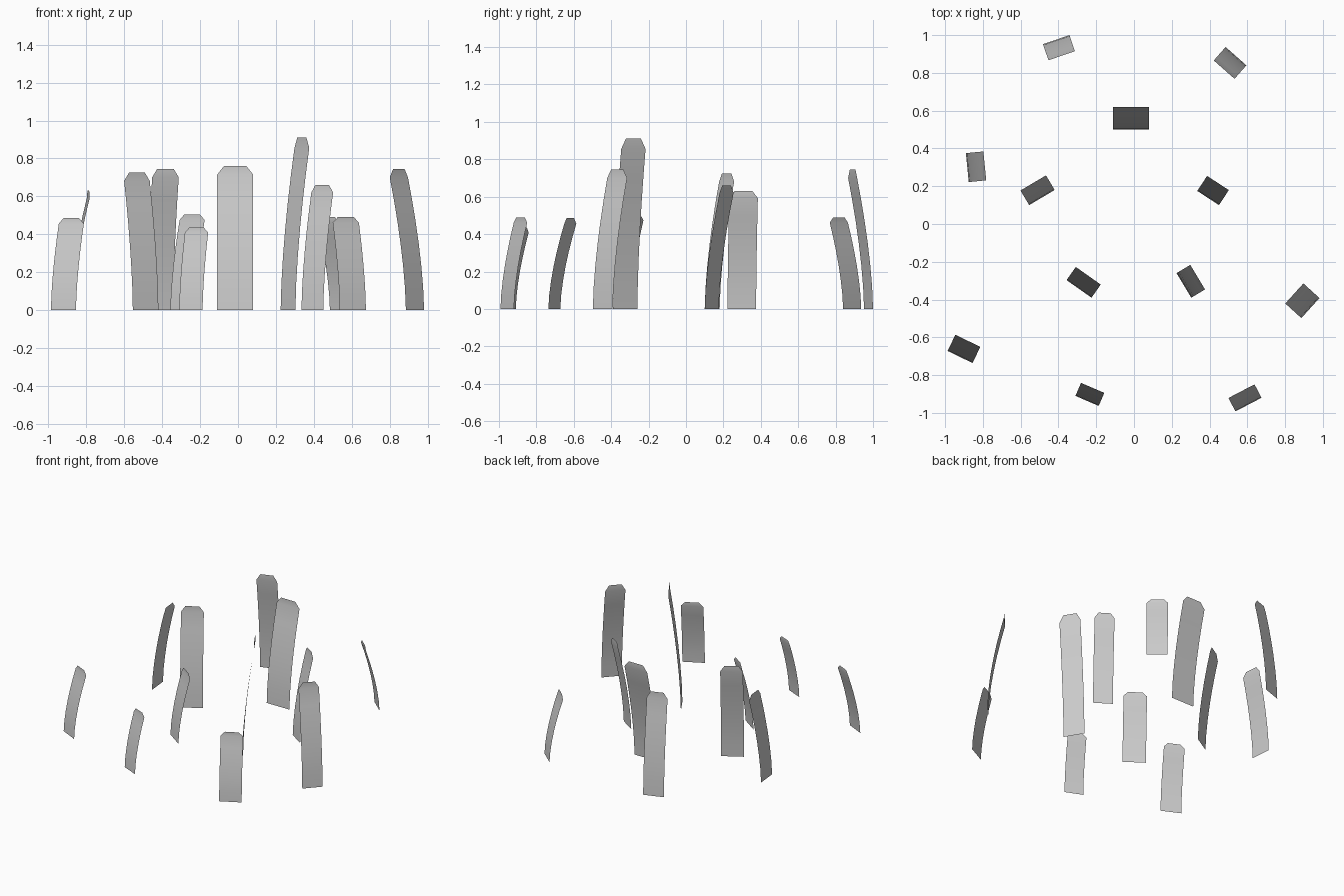
import bpy, bmesh
from mathutils import Vector

if "Cube" in bpy.data.objects:
    bpy.data.objects.remove(bpy.data.objects["Cube"])

# Each blade: base edge ends (ax, ay) -> (bx, by), lean to the left of that edge, height
BLADES = [
    # inner clump
    (-0.11, 0.50, 0.08, 0.50, 0.12, 0.76),
    (-0.555, 0.10, -0.42, 0.18, 0.09, 0.725),
    (0.335, 0.175, 0.45, 0.10, 0.095, 0.66),
    (-0.357, -0.297, -0.225, -0.39, 0.085, 0.505),
    (0.225, -0.26, 0.303, -0.39, 0.085, 0.91),
    # outer clump
    (-0.342, 1.00, -0.482, 0.952, 0.09, 0.745),
    (0.595, 0.84, 0.485, 0.937, 0.095, 0.49),
    (-0.89, 0.375, -0.875, 0.222, 0.093, 0.63),
    (0.886, -0.498, 0.982, -0.392, 0.115, 0.745),
    (-0.987, -0.672, -0.855, -0.736, 0.095, 0.485),
    (-0.31, -0.91, -0.187, -0.963, 0.075, 0.435),
    (0.537, -0.992, 0.675, -0.92, 0.08, 0.49),
]
STEPS = 6
TIP = 0.94      # height fraction where the corners are cut
CUT = 0.19      # fraction of the width cut off each top corner


def grass_blade(name, ax, ay, bx, by, lean, height):
    a, b = Vector((ax, ay, 0)), Vector((bx, by, 0))
    edge = b - a
    side = Vector((-edge.y, edge.x, 0)).normalized()
    bm = bmesh.new()
    rows = []
    # curved strip, then an upright tip with cut corners
    for i in range(STEPS + 1):
        t = i / STEPS
        off = side * lean * t ** 1.6 + Vector((0, 0, height * TIP * t))
        rows.append((bm.verts.new(a + off), bm.verts.new(b + off)))
    top = side * lean + Vector((0, 0, height))
    rows.append((bm.verts.new(a + edge * CUT + top),
                 bm.verts.new(b - edge * CUT + top)))
    for (l0, r0), (l1, r1) in zip(rows, rows[1:]):
        bm.faces.new((l0, r0, r1, l1)).smooth = True
    mesh = bpy.data.meshes.new(name)
    bm.to_mesh(mesh)
    bm.free()
    bpy.context.collection.objects.link(bpy.data.objects.new(name, mesh))


for n, blade in enumerate(BLADES, 1):
    grass_blade(f"grass_blade_{n:02d}", *blade)
